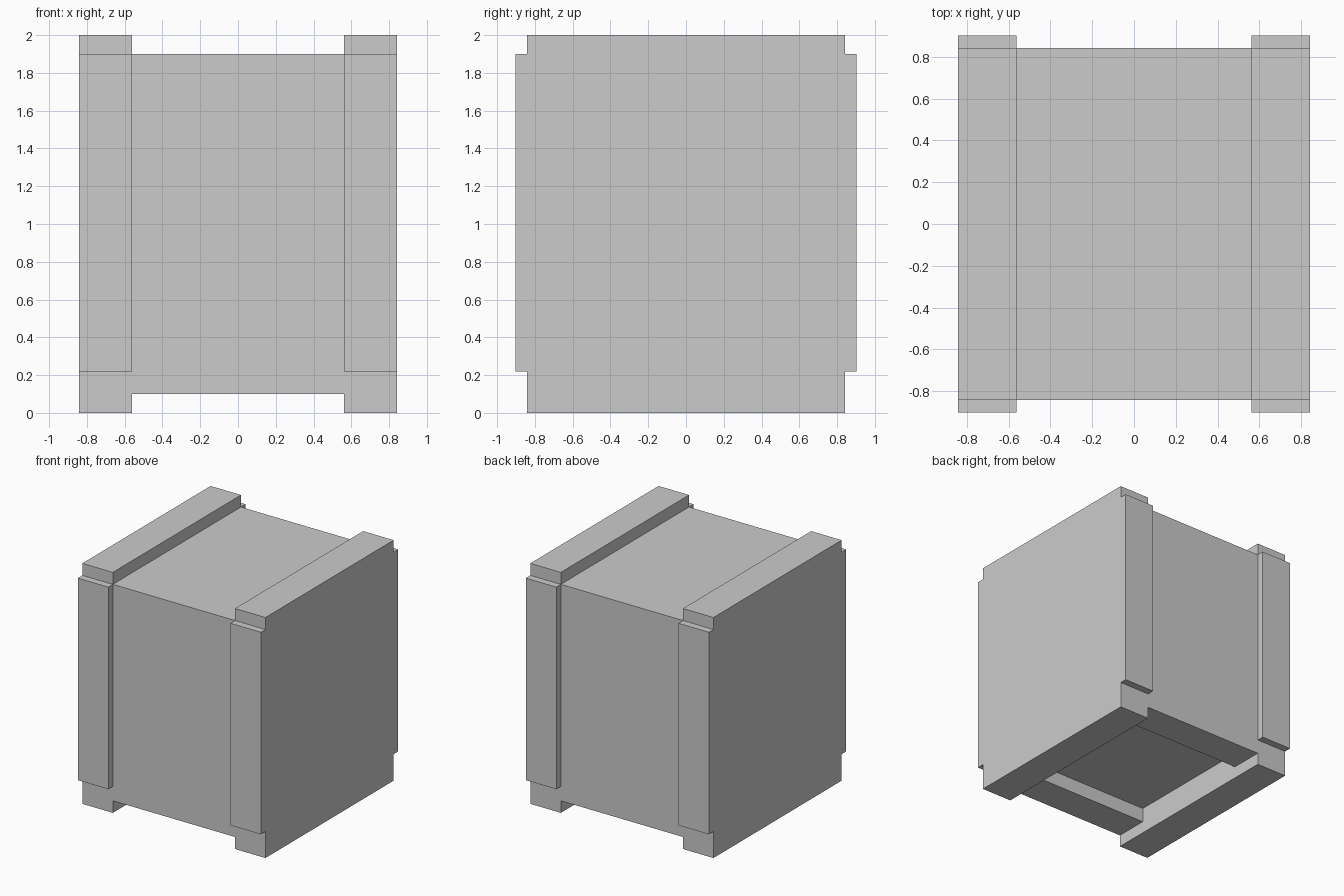
import bpy

if "Cube" in bpy.data.objects:
    bpy.data.objects.remove(bpy.data.objects["Cube"])

W = 0.842    # half width of the crate body
IN = 0.562   # inner edge of the battens
D = 0.902    # outer face of the front and back battens
LOW, HIGH = 0.22, 1.9


def box(name, x, y, z):
    """Box spanning the given (min, max) ranges."""
    spans = [sorted(r) for r in (x, y, z)]
    bpy.ops.mesh.primitive_cube_add(size=1, location=[(a + b) / 2 for a, b in spans])
    ob = bpy.context.object
    ob.name = name
    ob.scale = [b - a for a, b in spans]
    bpy.ops.object.transform_apply(location=False, rotation=False, scale=True)
    return ob


# Main crate body
box("crate_body", (-W, W), (-W, W), (LOW, HIGH))

for sx, side in ((-1, "left"), (1, "right")):
    xs = (sx * IN, sx * W)
    # Runners under and over the crate
    box(f"{side}_bottom_runner", xs, (-W, W), (0, LOW))
    box(f"{side}_top_runner", xs, (-W, W), (HIGH, 2))
    # Upright battens on the front and back
    for sy, end in ((-1, "front"), (1, "back")):
        box(f"{end}_{side}_batten", xs, (sy * W, sy * D), (LOW, HIGH))

# Cross boards framing the recessed underside
for sy, end in ((-1, "front"), (1, "back")):
    box(f"{end}_bottom_board", (-IN, IN), (sy * IN, sy * W), (0.1, LOW))
